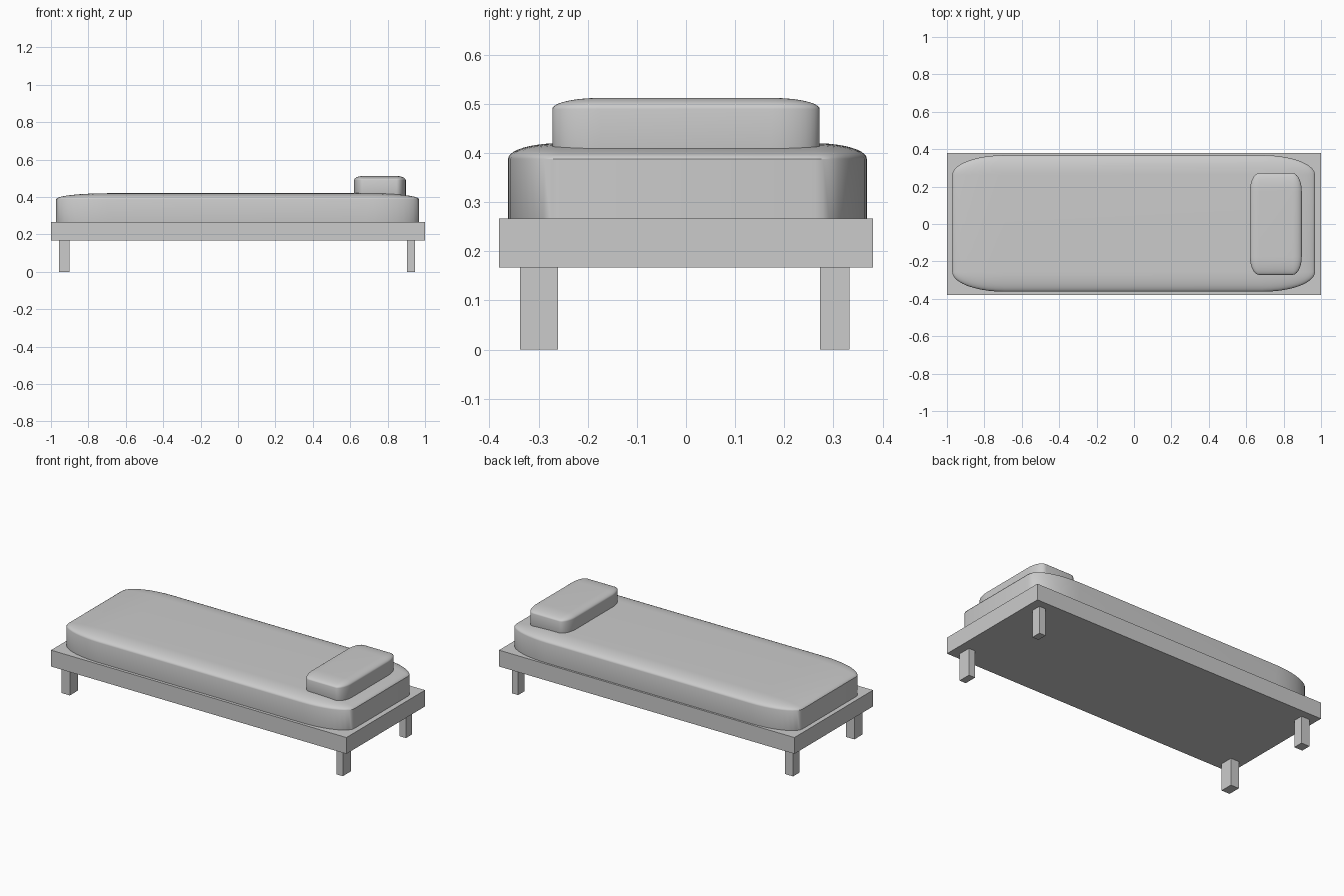
import bpy
import bmesh
from mathutils import Vector

if "Cube" in bpy.data.objects:
    bpy.data.objects.remove(bpy.data.objects["Cube"], do_unlink=True)

# Single plain finish
GREY = (0.6, 0.6, 0.6, 1.0)
grey = bpy.data.materials.new("plain grey")
grey.use_nodes = True
grey.diffuse_color = GREY
grey.node_tree.nodes["Principled BSDF"].inputs["Base Color"].default_value = GREY


def block(name, low, high, rounding=0.0, segments=10):
    """Box between two corners; rounding is a fraction of each half size."""
    low, high = Vector(low), Vector(high)
    bm = bmesh.new()
    bmesh.ops.create_cube(bm, size=2)
    if rounding:
        bmesh.ops.bevel(bm, geom=bm.edges[:], offset=rounding, segments=segments,
                        profile=0.5, affect='EDGES')
    bmesh.ops.scale(bm, vec=(high - low) / 2, verts=bm.verts)
    mesh = bpy.data.meshes.new(name)
    bm.to_mesh(mesh)
    bm.free()
    mesh.materials.append(grey)
    obj = bpy.data.objects.new(name, mesh)
    obj.location = (low + high) / 2
    bpy.context.collection.objects.link(obj)
    if rounding:
        bpy.ops.object.select_all(action='DESELECT')
        obj.select_set(True)
        bpy.context.view_layer.objects.active = obj
        bpy.ops.object.shade_smooth_by_angle()
    return obj


# Slab frame
block("bed_frame", (-1, -0.38, 0.167), (1, 0.38, 0.267))

# Legs, slightly uneven in thickness
for x_side, x0, x1 in (("right", -0.958, -0.902), ("left", 0.903, 0.946)):
    for y_side, y0, y1 in (("front", -0.338, -0.26), ("back", 0.273, 0.333)):
        block(f"{y_side}_{x_side}_leg", (x0, y0, 0), (x1, y1, 0.167))

# Soft mattress sunk into the frame, and the pillow on it
block("mattress", (-0.972, -0.362, 0.2), (0.968, 0.368, 0.42), rounding=0.29)
block("pillow", (0.62, -0.272, 0.386), (0.897, 0.272, 0.512), rounding=0.36)
